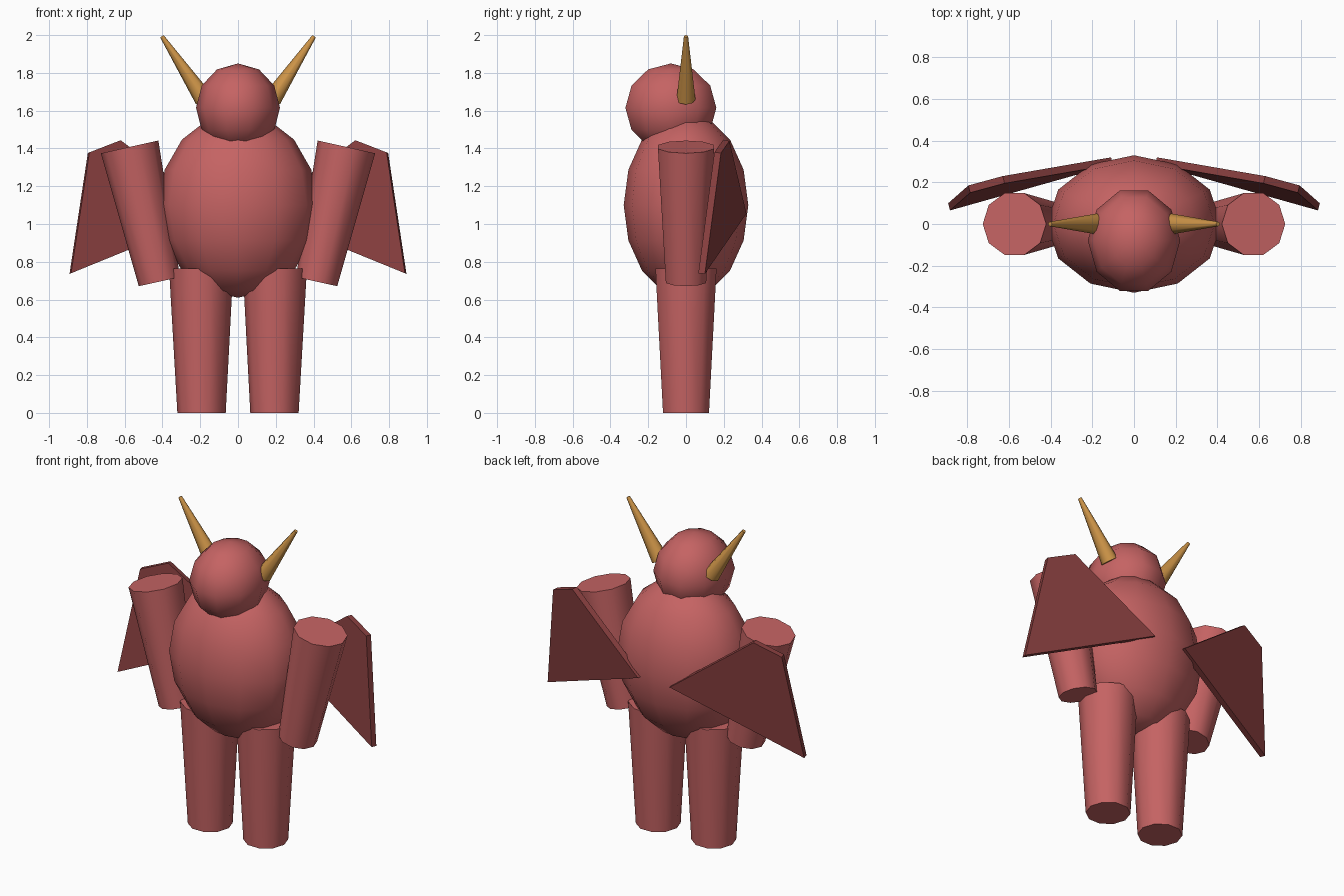
import bpy, bmesh, math
from mathutils import Matrix, Vector

cube = bpy.data.objects.get("Cube")
if cube:
    bpy.data.objects.remove(cube, do_unlink=True)


def make_material(name, rgb):
    mat = bpy.data.materials.new(name)
    mat.use_nodes = True
    color = (*rgb, 1.0)
    mat.diffuse_color = color
    mat.node_tree.nodes["Principled BSDF"].inputs["Base Color"].default_value = color
    return mat


skin = make_material("dusty red skin", (0.56, 0.125, 0.125))
membrane = make_material("dark red wing", (0.25, 0.05, 0.05))
gold = make_material("golden horn", (0.62, 0.30, 0.065))


def finish(bm, name, mat, smooth=True):
    bmesh.ops.recalc_face_normals(bm, faces=bm.faces)
    mesh = bpy.data.meshes.new(name)
    bm.to_mesh(mesh)
    bm.free()
    mesh.materials.append(mat)
    obj = bpy.data.objects.new(name, mesh)
    bpy.context.collection.objects.link(obj)
    if smooth:
        bpy.ops.object.select_all(action="DESELECT")
        obj.select_set(True)
        bpy.context.view_layer.objects.active = obj
        bpy.ops.object.shade_smooth_by_angle(angle=math.radians(60))
    return obj


def align_to_x(bm):
    """Turn the shape so that one column of vertices lies on the x axis."""
    v = max(bm.verts, key=lambda v: v.co.xy.length).co
    turn = Matrix.Rotation(-math.atan2(v.y, v.x), 4, "Z")
    bmesh.ops.transform(bm, matrix=turn, verts=bm.verts)


def ellipsoid(name, center, radii, segments, rings, mat):
    bm = bmesh.new()
    bmesh.ops.create_uvsphere(bm, u_segments=segments, v_segments=rings, radius=1)
    align_to_x(bm)
    place = Matrix.Translation(center) @ Matrix.Diagonal((*radii, 1))
    bmesh.ops.transform(bm, matrix=place, verts=bm.verts)
    return finish(bm, name, mat)


def tapered_limb(name, bottom, top, r_bottom, r_top, sides, mat):
    """Capped cone between two points that share the same y."""
    bottom, top = Vector(bottom), Vector(top)
    axis = top - bottom
    bm = bmesh.new()
    bmesh.ops.create_cone(bm, cap_ends=True, segments=sides, radius1=r_bottom,
                          radius2=r_top, depth=axis.length)
    align_to_x(bm)
    lean = Matrix.Rotation(math.atan2(axis.x, axis.z), 4, "Y")
    place = Matrix.Translation((bottom + top) / 2) @ lean
    bmesh.ops.transform(bm, matrix=place, verts=bm.verts)
    return finish(bm, name, mat)


def wing_plate(name, side):
    """Flat four-cornered plate, thickened towards the front."""
    corners = [(0.11, 0.32, 1.055), (0.63, 0.23, 1.44),
               (0.795, 0.185, 1.376), (0.892, 0.10, 0.736)]
    inward = Vector((-0.243 * side, -1, 0.095)).normalized() * 0.036
    bm = bmesh.new()
    back = [bm.verts.new((x * side, y, z)) for x, y, z in corners]
    front = [bm.verts.new(v.co + inward) for v in back]
    bm.faces.new(back)
    bm.faces.new(front[::-1])
    for i in range(4):
        j = (i + 1) % 4
        bm.faces.new((back[i], front[i], front[j], back[j]))
    return finish(bm, name, membrane, smooth=False)


# Torso and head
ellipsoid("body", (0, 0, 1.1), (0.42, 0.33, 0.49), 12, 8, skin)
ellipsoid("head", (0, -0.08, 1.615), (0.222, 0.253, 0.235), 10, 6, skin)

# Paired parts
for label, s in (("left", 1), ("right", -1)):
    tapered_limb(f"{label}_leg", (0.193 * s, 0, 0), (0.195 * s, 0, 0.765),
                 0.128, 0.17, 10, skin)
    tapered_limb(f"{label}_arm", (0.416 * s, 0, 0.695), (0.574 * s, 0, 1.408),
                 0.112, 0.156, 10, skin)
    tapered_limb(f"{label}_horn", (0.18 * s, 0, 1.66), (0.403 * s, 0, 1.994),
                 0.05, 0.011, 8, gold)
    wing_plate(f"{label}_wing", s)
